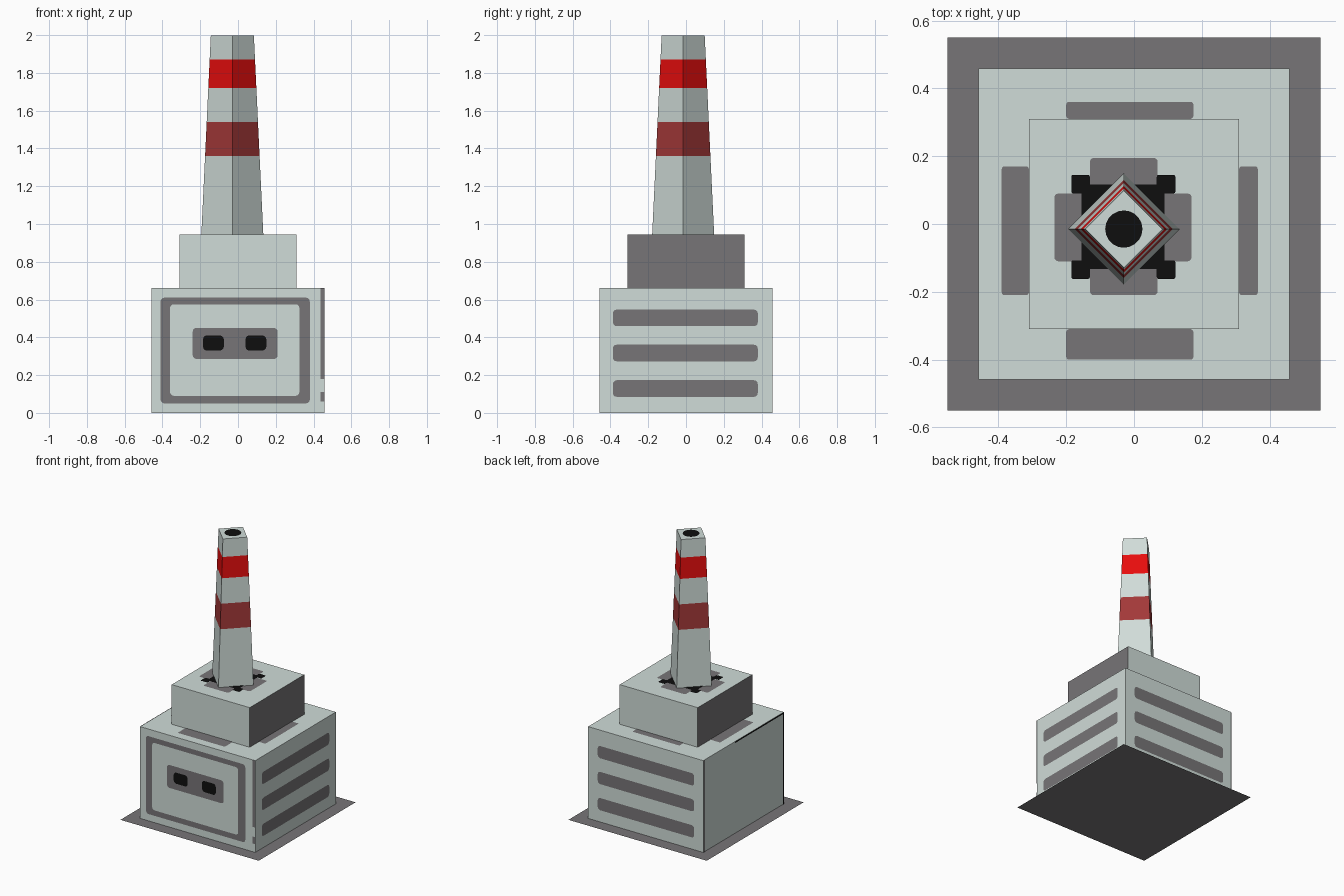
import bpy, bmesh, math
from mathutils import Vector

if "Cube" in bpy.data.objects:
    bpy.data.objects.remove(bpy.data.objects["Cube"])


def material(name, rgb):
    lin = [((c / 255 + 0.055) / 1.055) ** 2.4 if c > 10 else c / 255 / 12.92 for c in rgb]
    m = bpy.data.materials.new(name)
    m.diffuse_color = (*lin, 1)
    m.use_nodes = True
    m.node_tree.nodes["Principled BSDF"].inputs["Base Color"].default_value = m.diffuse_color
    return m


LIGHT = material("pale_concrete", (208, 220, 216))
GREY = material("dark_grey", (119, 117, 119))
BLACK = material("black", (14, 14, 14))
RED = material("bright_red", (238, 14, 14))
DARK_RED = material("faded_red", (163, 56, 56))

BODY, BODY_TOP = 0.458, 0.66
UPPER, UPPER_TOP = 0.31, 0.945
CX, CY = -0.03, -0.015


def finish(name, bm, mats):
    me = bpy.data.meshes.new(name)
    bm.to_mesh(me)
    bm.free()
    for m in mats:
        me.materials.append(m)
    ob = bpy.data.objects.new(name, me)
    bpy.context.collection.objects.link(ob)
    return ob


def box(name, half, z0, z1, mats, side_rule=None):
    """Open-bottomed square block; side_rule picks the material from a face normal."""
    bm = bmesh.new()
    bmesh.ops.create_cube(bm, size=1)
    for v in bm.verts:
        v.co = Vector((v.co.x * 2 * half, v.co.y * 2 * half, z0 + (v.co.z + 0.5) * (z1 - z0)))
    bm.normal_update()
    bmesh.ops.delete(bm, geom=[f for f in bm.faces if f.normal.z < -0.5], context='FACES')
    for f in bm.faces:
        f.material_index = side_rule(f.normal) if side_rule else 0
    return finish(name, bm, mats)


# maps a 2D point on a wall or roof to 3D; d is the height above the surface
SIDES = {
    "front": (lambda u, v, d: (u, -BODY - d, v), (0, -1, 0)),
    "back": (lambda u, v, d: (u, BODY + d, v), (0, 1, 0)),
    "right": (lambda u, v, d: (BODY + d, u, v), (1, 0, 0)),
    "left": (lambda u, v, d: (-BODY - d, u, v), (-1, 0, 0)),
    "body_roof": (lambda u, v, d: (u, v, BODY_TOP + d), (0, 0, 1)),
    "upper_roof": (lambda u, v, d: (u, v, UPPER_TOP + d), (0, 0, 1)),
}


def rounded(u0, u1, v0, v1, r):
    pts = []
    for k, (u, v) in enumerate([(u1 - r, v1 - r), (u0 + r, v1 - r), (u0 + r, v0 + r), (u1 - r, v0 + r)]):
        for s in ((0, 1, 2, 3) if r else (0,)):
            a = math.radians(90 * k + 30 * s)
            pts.append((u + r * math.cos(a), v + r * math.sin(a)))
    return pts


def plate(name, side, mat, rects, d=0.002, r=0.02):
    """Thin painted patches lying on one side."""
    place, normal = SIDES[side]
    bm = bmesh.new()
    for rect in rects:
        f = bm.faces.new([bm.verts.new(place(u, v, d)) for u, v in rounded(*rect, r)])
        f.normal_update()
        if f.normal.dot(Vector(normal)) < 0:
            f.normal_flip()
    return finish(name, bm, [mat])


# ground slab (single sheet)
bm = bmesh.new()
bmesh.ops.create_grid(bm, x_segments=1, y_segments=1, size=0.55)
finish("ground_slab", bm, [GREY])

# main building and upper block, whose x sides are dark
box("main_building", BODY, 0, BODY_TOP, [LIGHT])
box("upper_block", UPPER, BODY_TOP, UPPER_TOP, [LIGHT, GREY], lambda n: int(abs(n.x) > 0.5))

# front wall: border, control panel and two windows
plate("front_border", "front", GREY, [(-0.41, 0.38, 0.05, 0.61)])
plate("front_field", "front", LIGHT, [(-0.36, 0.325, 0.09, 0.575)], 0.004)
plate("front_panel", "front", GREY, [(-0.24, 0.21, 0.285, 0.45)], 0.006)
plate("front_windows", "front", BLACK, [(-0.185, -0.075, 0.33, 0.41), (0.04, 0.15, 0.33, 0.41)], 0.008)
plate("front_edge_strip", "front", GREY, [(0.438, BODY, 0.18, BODY_TOP), (0.438, BODY, 0.06, 0.11)], r=0)

# three vent stripes on the right and back walls
for side in ("right", "back"):
    plate(side + "_vents", side, GREY,
          [(-0.387, 0.38, z, z + 0.088) for z in (0.085, 0.273, 0.459)])

# left wall has only dark edge lines
plate("left_grey_edge", "left", GREY, [(0.44, BODY, 0, BODY_TOP)], r=0)
plate("left_black_edges", "left", BLACK,
      [(-BODY, -0.445, 0, BODY_TOP), (-0.445, 0.1, 0.65, BODY_TOP)], r=0)

# dark patches on the lower roof around the upper block
plate("lower_roof_patches", "body_roof", GREY,
      [(-0.2, 0.175, -0.40, -UPPER), (-0.2, 0.175, UPPER, 0.36),
       (-0.39, -UPPER, -0.21, 0.17), (UPPER, 0.365, -0.21, 0.17)], r=0.008)

# stepped grey and black stain around the chimney foot
plate("chimney_foot_grey_long", "upper_roof", GREY, [(-0.235, 0.17, -0.11, 0.09)], 0.002, 0.012)
plate("chimney_foot_grey_cross", "upper_roof", GREY, [(-0.13, 0.07, -0.21, 0.195)], 0.003, 0.012)
plate("chimney_foot_black", "upper_roof", BLACK, [(-0.155, 0.09, -0.132, 0.117)], 0.005, 0)
plate("chimney_foot_black_corners", "upper_roof", BLACK,
      [(x, x + 0.055, y, y + 0.055) for x in (-0.185, 0.067) for y in (-0.162, 0.09)], 0.006, 0.006)

# four-sided tapering chimney, turned 45 degrees, with two red bands
Z0, Z1 = UPPER_TOP, 1.998
levels = [Z0, 1.36, 1.54, 1.72, 1.87, Z1]
bm = bmesh.new()
rings = []
for z in levels:
    rad = 0.164 + (0.114 - 0.164) * (z - Z0) / (Z1 - Z0)
    rings.append([bm.verts.new((CX + rad * math.cos(k * math.pi / 2),
                                CY + rad * math.sin(k * math.pi / 2), z)) for k in range(4)])
for i, (lo, hi) in enumerate(zip(rings, rings[1:])):
    for k in range(4):
        f = bm.faces.new((lo[k], lo[(k + 1) % 4], hi[(k + 1) % 4], hi[k]))
        f.material_index = (0, 1, 0, 2, 0)[i]
bm.faces.new(rings[-1])
finish("chimney", bm, [LIGHT, DARK_RED, RED])

# round black flue opening
bm = bmesh.new()
bmesh.ops.create_circle(bm, cap_ends=True, radius=0.055, segments=20)
bmesh.ops.translate(bm, verts=bm.verts, vec=(CX, CY, 2.0))
finish("flue_opening", bm, [BLACK])
